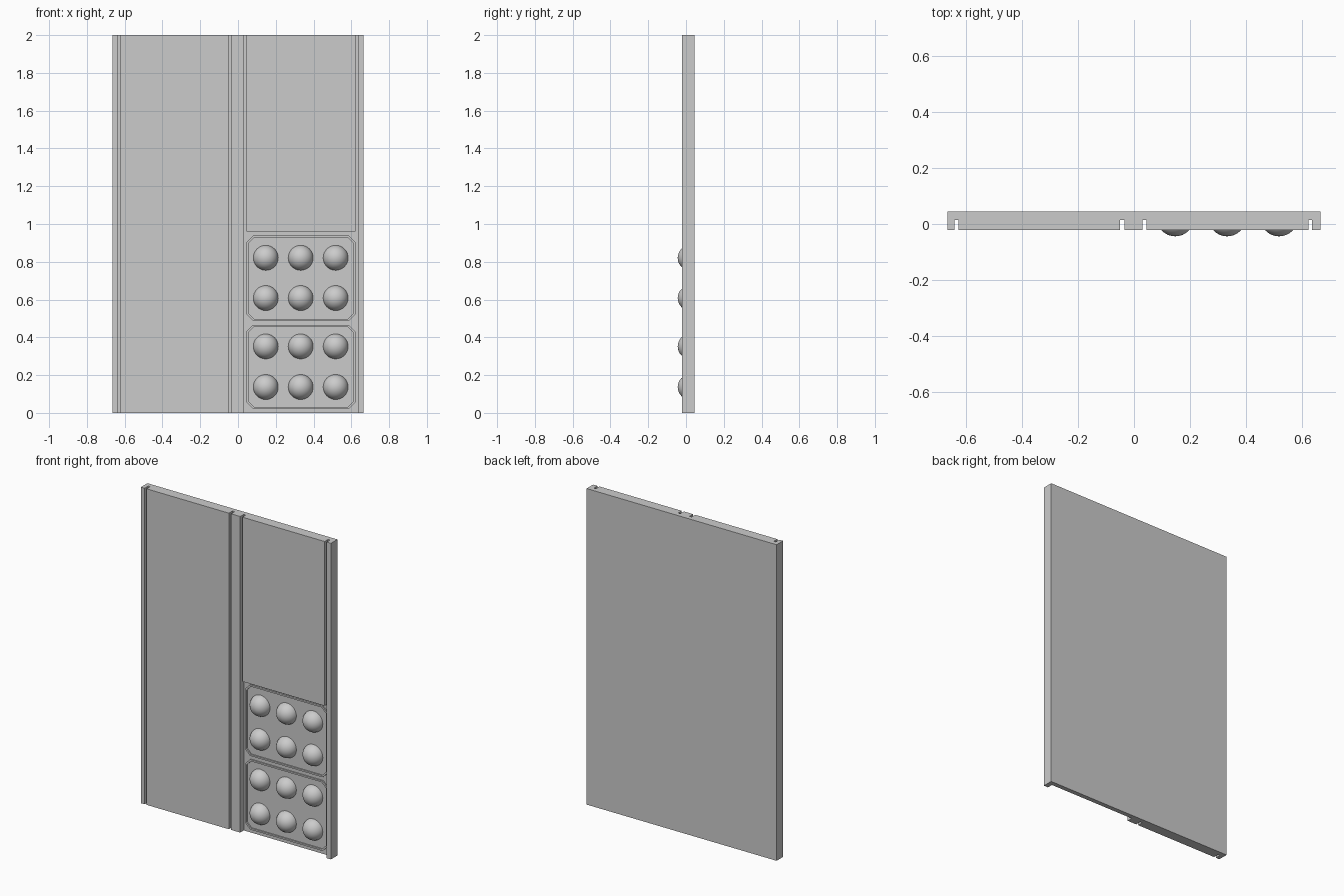
import bpy, bmesh, math
from mathutils import Matrix

if "Cube" in bpy.data.objects:
    bpy.data.objects.remove(bpy.data.objects["Cube"])

BACK, FRONT, FLOOR = 0.044, -0.021, 0.015


def make_object(name, bm):
    bmesh.ops.recalc_face_normals(bm, faces=bm.faces)
    mesh = bpy.data.meshes.new(name)
    bm.to_mesh(mesh)
    bm.free()
    ob = bpy.data.objects.new(name, mesh)
    bpy.context.collection.objects.link(ob)
    return ob


def prism(name, profile, z0, z1):
    """Extrude an (x, y) profile upwards."""
    bm = bmesh.new()
    face = bm.faces.new([bm.verts.new((x, y, z0)) for x, y in profile])
    new = bmesh.ops.extrude_face_region(bm, geom=[face])["geom"]
    bmesh.ops.translate(bm, vec=(0, 0, z1 - z0),
                        verts=[v for v in new if isinstance(v, bmesh.types.BMVert)])
    return make_object(name, bm)


# Door slab: left panel and stiles separated by grooves, right bay recessed
profile = [(-0.665, BACK), (-0.665, FRONT)]
for a, b in [(-0.639, -0.625), (-0.049, -0.034), (0.03, 0.635)]:
    profile += [(a, FRONT), (a, FLOOR), (b, FLOOR), (b, FRONT)]
profile += [(0.665, FRONT), (0.665, BACK)]
prism("door_slab", profile, 0, 2)

# Raised upper right panel
prism("upper_right_panel", [(0.045, FLOOR), (0.045, FRONT), (0.621, FRONT), (0.621, FLOOR)], 0.96, 2)


def octagon(x0, x1, z0, z1, c):
    return [(x0 + c, z0), (x1 - c, z0), (x1, z0 + c), (x1, z1 - c),
            (x1 - c, z1), (x0 + c, z1), (x0, z1 - c), (x0, z0 + c)]


def frame(name, z0, z1):
    """Narrow raised octagonal rim on the recessed bay."""
    x0, x1, w, c = 0.045, 0.621, 0.010, 0.034
    outer = octagon(x0, x1, z0, z1, c)
    inner = octagon(x0 + w, x1 - w, z0 + w, z1 - w, c - w * 0.4)
    bm = bmesh.new()
    loops = [[bm.verts.new((x, y, z)) for x, z in pts]
             for pts, y in [(outer, FLOOR), (outer, 0.007), (inner, 0.007), (inner, FLOOR)]]
    for k in range(4):
        a, b = loops[k], loops[(k + 1) % 4]
        for i in range(8):
            j = (i + 1) % 8
            bm.faces.new((a[i], a[j], b[j], b[i]))
    return make_object(name, bm)


def dome(name, x, z):
    """Front part of a sphere bulging out of the bay."""
    bm = bmesh.new()
    bmesh.ops.create_uvsphere(bm, u_segments=32, v_segments=16, radius=0.067,
                              matrix=Matrix.Translation((x, 0.023, z)) @ Matrix.Rotation(math.pi / 2, 4, 'X'))
    bmesh.ops.bisect_plane(bm, geom=bm.verts[:] + bm.edges[:] + bm.faces[:],
                           plane_co=(0, 0.02, 0), plane_no=(0, 1, 0), clear_outer=True)
    bmesh.ops.holes_fill(bm, edges=[e for e in bm.edges if e.is_boundary])
    ob = make_object(name, bm)
    bpy.ops.object.select_all(action='DESELECT')
    ob.select_set(True)
    bpy.context.view_layer.objects.active = ob
    bpy.ops.object.shade_smooth_by_angle(angle=math.radians(35))


# Two framed groups of six domes
for n, (z0, z1, rows) in enumerate([(0.022, 0.465, (0.137, 0.352)), (0.488, 0.938, (0.608, 0.821))]):
    frame(f"octagon_frame_{n}", z0, z1)
    for r, z in enumerate(rows):
        for c, x in enumerate((0.147, 0.332, 0.517)):
            dome(f"dome_{n}_{r}_{c}", x, z)
